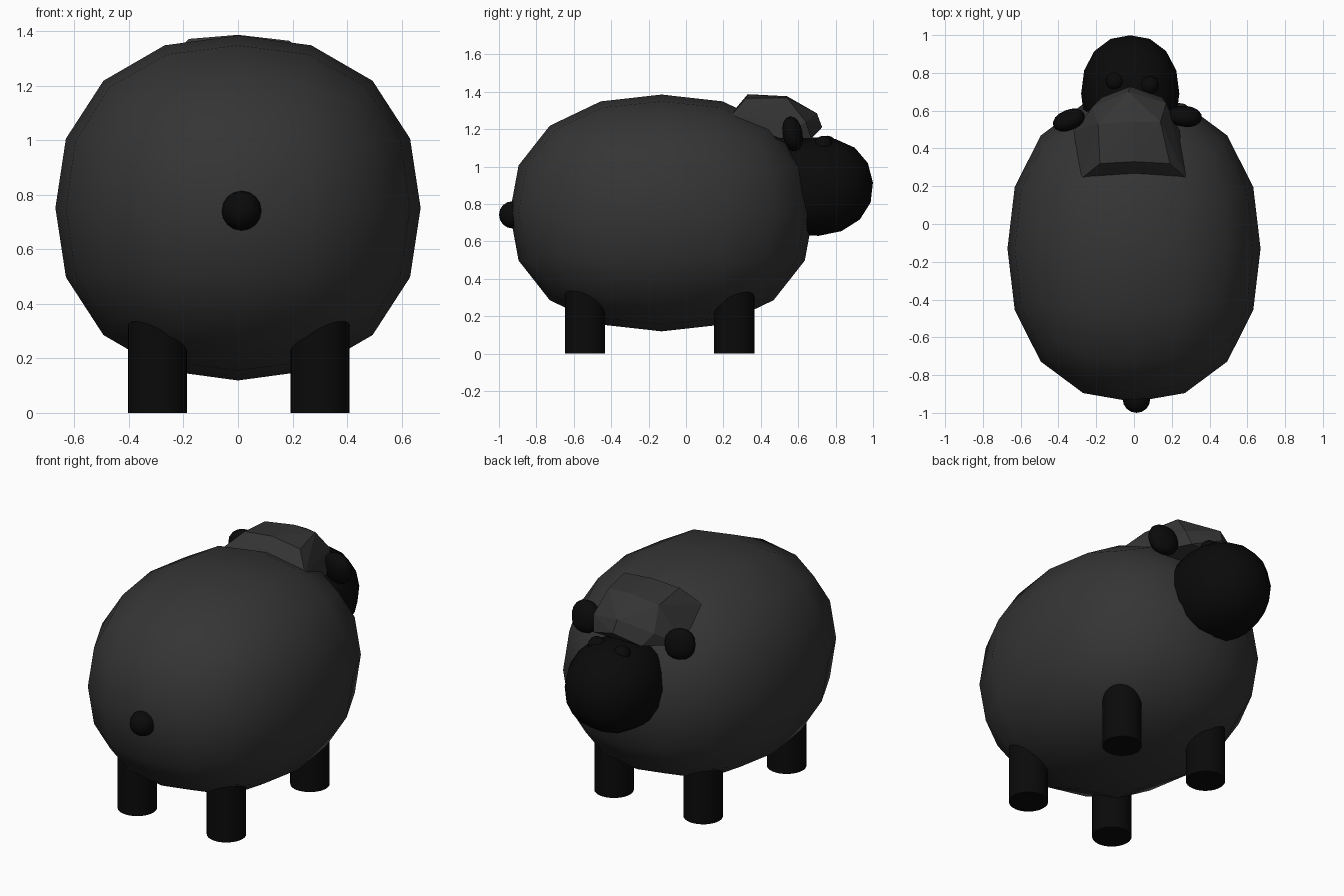
import bpy, bmesh
from math import radians

if "Cube" in bpy.data.objects:
    bpy.data.objects.remove(bpy.data.objects["Cube"])


def material(name, v):
    m = bpy.data.materials.new(name)
    m.diffuse_color = (v, v, v, 1)
    m.use_nodes = True
    m.node_tree.nodes["Principled BSDF"].inputs["Base Color"].default_value = m.diffuse_color
    return m


WOOL = material("dark_wool", 0.035)
SKIN = material("black_skin", 0.003)


def rounded(name, loc, radii, mat, rot=(0, 0, 0), power=2.2, levels=2):
    """Subdivided cube, settled on a slightly boxy ellipsoid."""
    bpy.ops.mesh.primitive_cube_add(size=2)
    ob = bpy.context.object
    ob.name = name
    mod = ob.modifiers.new("round", 'SUBSURF')
    mod.levels = levels
    bpy.ops.object.modifier_apply(modifier=mod.name)
    for v in ob.data.vertices:
        n = sum(abs(c) ** power for c in v.co) ** (1 / power)
        v.co = [c / n * r for c, r in zip(v.co, radii)]
    ob.location = loc
    ob.rotation_euler = [radians(a) for a in rot]
    ob.data.materials.append(mat)
    bpy.ops.object.shade_smooth()
    return ob


# Woolly body
rounded("body", (0, -0.13, 0.752), (0.67, 0.812, 0.633), WOOL, power=2.27)

# Head, eyes, ears and tail
rounded("head", (-0.02, 0.69, 0.893), (0.26, 0.31, 0.264), SKIN, rot=(4, 0, 0))
for side, x, y in (("left", -0.10, 0.755), ("right", 0.08, 0.735)):
    rounded(side + "_eye", (x, y, 1.115), (0.05, 0.05, 0.05), SKIN, power=2)
rounded("left_ear", (-0.345, 0.55, 1.165), (0.088, 0.052, 0.09), SKIN, rot=(10, 0, 22))
rounded("right_ear", (0.27, 0.57, 1.175), (0.09, 0.053, 0.094), SKIN, rot=(10, 0, -6))
rounded("tail", (0.013, -0.927, 0.742), (0.073, 0.073, 0.073), SKIN, power=2)

# Legs
for end, y in (("head_end", 0.257), ("tail_end", -0.54)):
    for side, x in (("left", -0.295), ("right", 0.301)):
        bpy.ops.mesh.primitive_cylinder_add(vertices=32, radius=0.108, depth=0.5,
                                            location=(x, y, 0.25))
        leg = bpy.context.object
        leg.name = f"{end}_{side}_leg"
        leg.data.materials.append(SKIN)
        bpy.ops.object.shade_smooth_by_angle(angle=radians(40))

# Faceted wool tuft over the forehead
tuft = [(-.18, .32, 1.372), (0, .33, 1.387), (.19, .32, 1.365),
        (.14, .54, 1.368), (-.19, .53, 1.35), (0, .54, 1.376),
        (-.22, .62, 1.22), (-.03, .70, 1.285), (.17, .64, 1.24),
        (-.02, .728, 1.21), (.15, .67, 1.15), (-.17, .67, 1.15),
        (-.28, .24, 1.27), (0, .265, 1.31), (.28, .24, 1.27),
        (-.32, .49, 1.13), (.24, .5, 1.15), (0, .3, 1.1)]
bm = bmesh.new()
for p in tuft:
    bm.verts.new(p)
hull = bmesh.ops.convex_hull(bm, input=bm.verts)
loose = [v for v in bm.verts if not v.link_faces]
bmesh.ops.delete(bm, geom=loose, context='VERTS')
me = bpy.data.meshes.new("forehead_tuft")
bm.to_mesh(me)
bm.free()
me.materials.append(WOOL)
bpy.context.collection.objects.link(bpy.data.objects.new("forehead_tuft", me))
